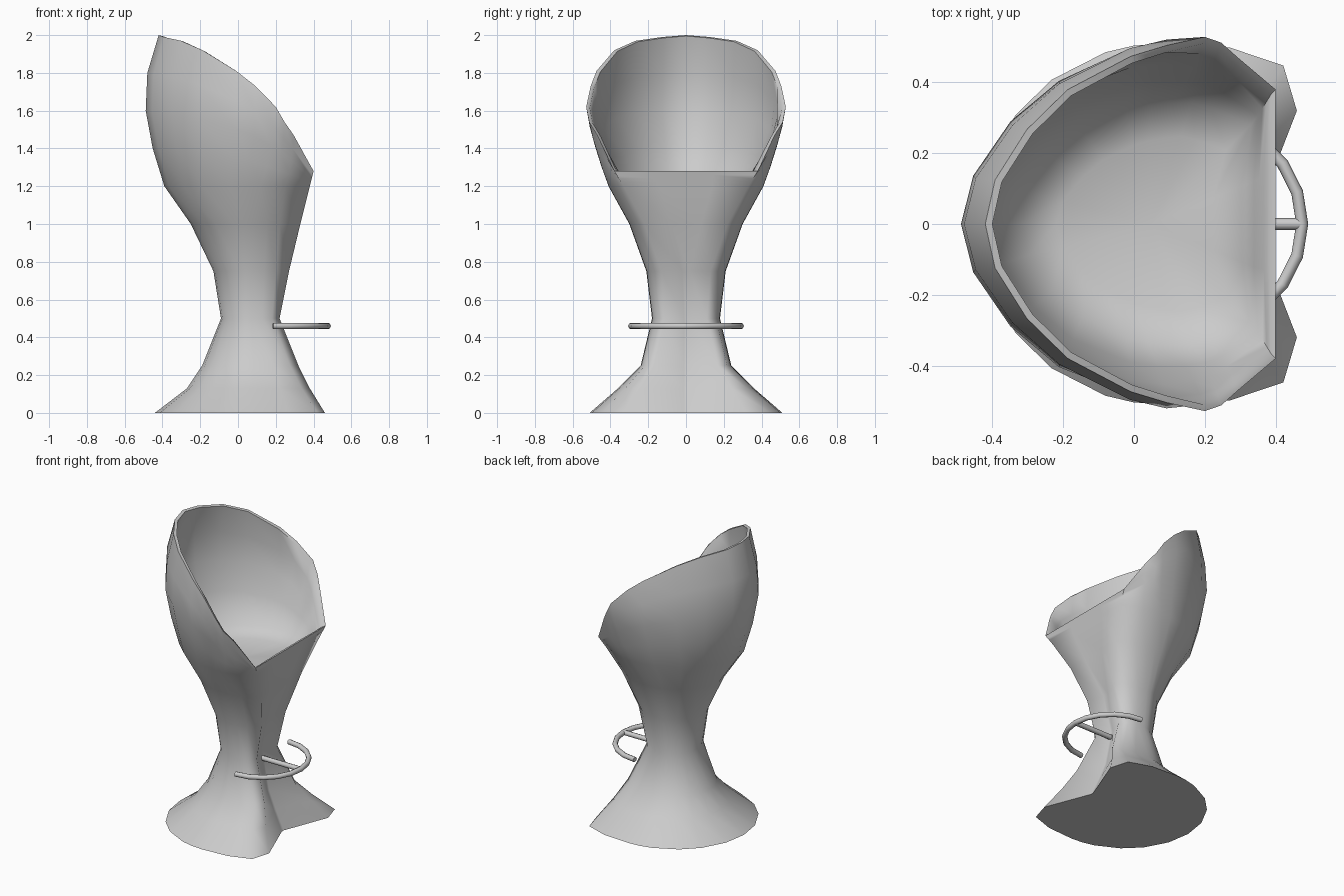
import bpy, bmesh
from math import sin, cos, pi, radians
from mathutils import Vector

if "Cube" in bpy.data.objects:
    bpy.data.objects.remove(bpy.data.objects["Cube"])

# One grey finish for everything
grey = bpy.data.materials.new("plain_grey")
grey.use_nodes = True
grey.diffuse_color = (0.6, 0.6, 0.6, 1)
grey.node_tree.nodes["Principled BSDF"].inputs["Base Color"].default_value = (0.6, 0.6, 0.6, 1)

# Cross-section: height, back x, widest x, half width, wing tip x and y, groove x and y
SECTIONS = [
    (0, -.44, .08, .51, .46, .32, .34, .01),
    (.13, -.27, .08, .36, .38, .24, .28, .01),
    (.25, -.19, .08, .24, .32, .17, .23, .01),
    (.5, -.09, .07, .18, .22, .11, .18, .01),
    (.75, -.13, .07, .21, .27, .13, .23, .02),
    (1, -.25, .08, .3, .33, .22, .33, .08),
    (1.2, -.39, .12, .41, .38, .33, .38, .14),
    (1.28, -.42, .15, .44, .4, .38, .4, .14),
    (1.47, -.47, .19, .5, .4, .38, .4, .14),
    (1.61, -.49, .2, .53, .4, .38, .4, .14),
    (1.8, -.48, .2, .5, .4, .38, .4, .14),
    (2, -.42, .2, .48, .4, .38, .4, .14),
]
BACK_ANGLES = [0, 18, 37, 53, 72, 81, 90]
# Rim height of each column, from the back round to the front groove
RIM = [2, 1.99, 1.97, 1.92, 1.81, 1.73, 1.62, 1.54, 1.47, 1.28, 1.28]
SHOULDER = 1.2


def section(z):
    """Interpolate the cross-section values at a height."""
    for low, high in zip(SECTIONS, SECTIONS[1:]):
        if z <= high[0]:
            t = (z - low[0]) / (high[0] - low[0])
            return [a + (b - a) * t for a, b in zip(low, high)]
    return SECTIONS[-1]


def column_point(col, z):
    """Point of one half column at a height; the back grows more pointed upwards."""
    _, back, wide, half, tip_x, tip_y, groove_x, groove_y = section(z)
    if col < len(BACK_ANGLES):
        a = radians(BACK_ANGLES[col])
        pinch = 1 - .2 * cos(a) ** 4 * min(1, z / SHOULDER)
        return Vector((wide - (wide - back) * cos(a), half * sin(a) * pinch, z))
    k = max(0, 1 - z / SHOULDER)
    side, tip = Vector((wide, half)), Vector((tip_x, tip_y))
    blends = [(.25 + .25 * k, .02 + .04 * k), (.5 + .4 * k, .26 + .07 * k), (1, 1)]
    step = col - len(BACK_ANGLES)
    if step == len(blends):
        return Vector((groove_x, groove_y, z))
    u, v = blends[step]
    return Vector((side.x + (tip.x - side.x) * u, side.y + (tip.y - side.y) * v, z))


def full_ring(height_of):
    """Closed ring from a half ring mirrored across y."""
    half = [column_point(c, height_of(c)) for c in range(len(RIM))]
    return half + [Vector((p.x, -p.y, p.z)) for p in reversed(half[1:])]


def upper_height(t):
    return lambda c: SHOULDER + (RIM[c] - SHOULDER) * t


def inset(ring, wall, drop=0):
    """Pull a ring inward by the wall thickness."""
    centre = Vector((.05, 0, 0))
    out = []
    for p in ring:
        flat = Vector((p.x, p.y, 0)) - centre
        q = centre + flat * (1 - wall / flat.length)
        out.append(Vector((q.x, q.y, p.z - drop)))
    return out


def finish(obj, angle):
    obj.data.materials.append(grey)
    bpy.ops.object.select_all(action="DESELECT")
    obj.select_set(True)
    bpy.context.view_layer.objects.active = obj
    bpy.ops.object.shade_smooth_by_angle(angle=radians(angle))


# Shell: outside from floor to rim, then down inside to the seat
rings = [full_ring(lambda c, z=row[0]: z) for row in SECTIONS if row[0] <= SHOULDER]
uppers = [full_ring(upper_height(i / 4)) for i in range(1, 5)]
rings += uppers
rings.append(inset(uppers[-1], .02, .005))
rings += [inset(r, wall) for r, wall in zip(reversed(uppers[:-1]), (.03, .04, .05))]
base = full_ring(lambda c: SHOULDER)
rings += [inset(base, .07, .02), inset(base, .17, .06)]

bm = bmesh.new()
loops = [[bm.verts.new(p) for p in ring] for ring in rings]
for low, high in zip(loops, loops[1:]):
    for i in range(len(low)):
        j = (i + 1) % len(low)
        bm.faces.new((low[i], low[j], high[j], high[i]))
bm.faces.new(loops[0])
seat = bm.verts.new((.05, 0, 1.12))
last = loops[-1]
for i in range(len(last)):
    bm.faces.new((last[i], last[(i + 1) % len(last)], seat))
bmesh.ops.recalc_face_normals(bm, faces=bm.faces)
mesh = bpy.data.meshes.new("stool_shell")
bm.to_mesh(mesh)
bm.free()
shell = bpy.data.objects.new("stool_shell", mesh)
bpy.context.collection.objects.link(shell)
finish(shell, 66)


# Footrest: half hoop and its stay
def tube(name, points, radius):
    curve = bpy.data.curves.new(name, "CURVE")
    curve.dimensions = "3D"
    curve.bevel_depth = radius
    curve.bevel_resolution = 2
    curve.use_fill_caps = True
    spline = curve.splines.new("POLY")
    spline.points.add(len(points) - 1)
    for point, co in zip(spline.points, points):
        point.co = (*co, 1)
    obj = bpy.data.objects.new(name, curve)
    bpy.context.collection.objects.link(obj)
    bpy.ops.object.select_all(action="DESELECT")
    obj.select_set(True)
    bpy.context.view_layer.objects.active = obj
    bpy.ops.object.convert(target="MESH")
    finish(bpy.context.object, 50)


REST_Z = .46
arc = [pi * (i / 10 - .5) for i in range(11)]
tube("footrest_hoop", [(.185 + .29 * cos(a), .29 * sin(a), REST_Z) for a in arc], .017)
tube("footrest_stay", [(.17, 0, REST_Z), (.47, 0, REST_Z)], .017)
